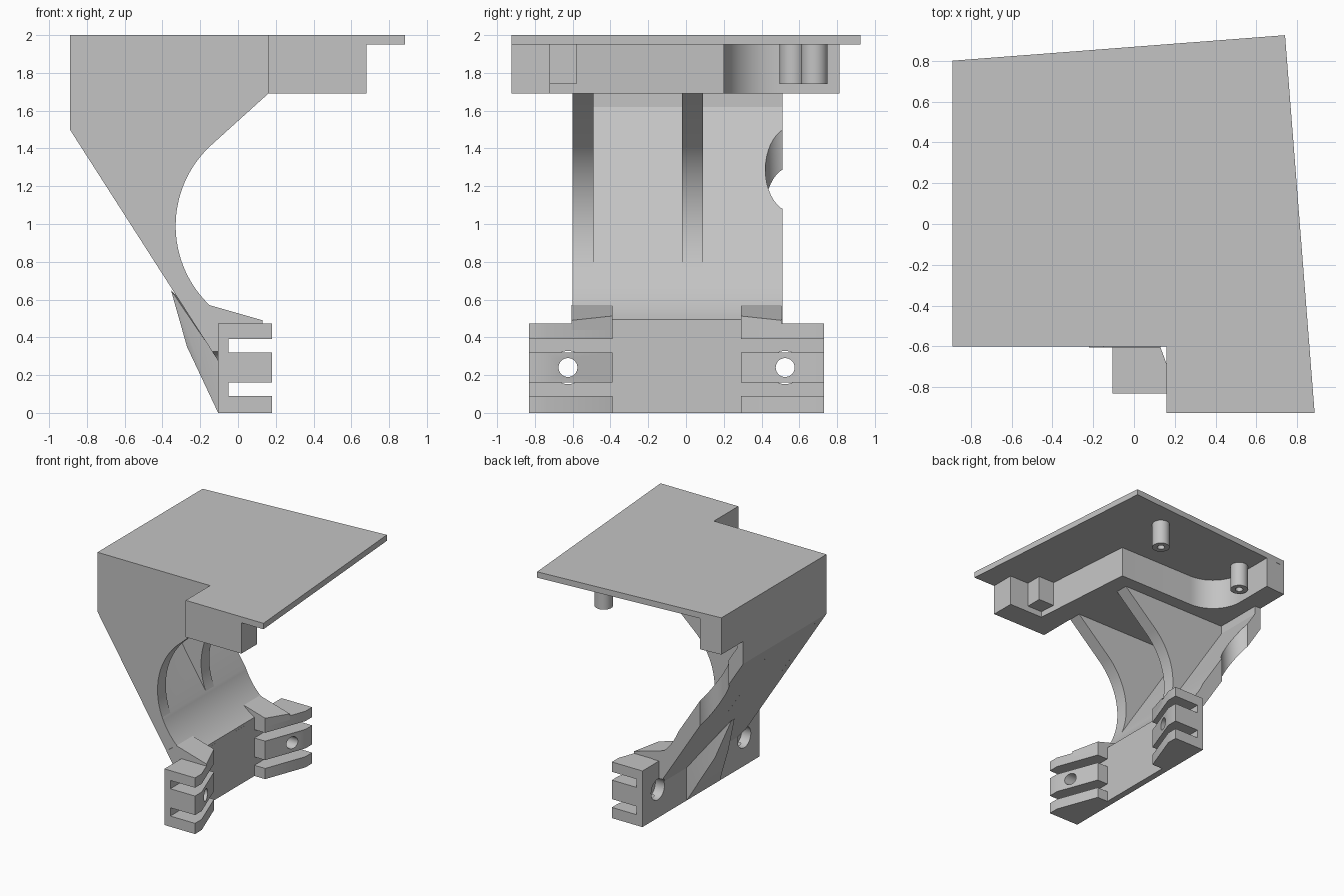
import bpy, bmesh, math
from mathutils import Vector

cube = bpy.data.objects.get("Cube")
if cube:
    bpy.data.objects.remove(cube, do_unlink=True)

GREY = (0.55, 0.55, 0.55, 1)
mat = bpy.data.materials.new("plain grey")
mat.use_nodes = True
mat.diffuse_color = GREY
mat.node_tree.nodes["Principled BSDF"].inputs["Base Color"].default_value = GREY


def finish(name, bm):
    bmesh.ops.recalc_face_normals(bm, faces=bm.faces)
    me = bpy.data.meshes.new(name)
    bm.to_mesh(me)
    bm.free()
    me.materials.append(mat)
    ob = bpy.data.objects.new(name, me)
    bpy.context.collection.objects.link(ob)
    return ob


def prism(name, pts, axis, lo, hi):
    """Extrude an outline (x, z) along y, or (x, y) along z."""
    bm = bmesh.new()
    place = (lambda p: (p[0], lo, p[1])) if axis == "y" else (lambda p: (p[0], p[1], lo))
    face = bm.faces.new([bm.verts.new(place(p)) for p in pts])
    out = bmesh.ops.extrude_face_region(bm, geom=[face])
    step = Vector((0, hi - lo, 0)) if axis == "y" else Vector((0, 0, hi - lo))
    bmesh.ops.translate(bm, vec=step, verts=[v for v in out["geom"] if isinstance(v, bmesh.types.BMVert)])
    return finish(name, bm)


def box(name, x0, x1, y0, y1, z0, z1):
    return prism(name, [(x0, y0), (x1, y0), (x1, y1), (x0, y1)], "z", z0, z1)


def hull(name, pts):
    bm = bmesh.new()
    for p in pts:
        bm.verts.new(p)
    out = bmesh.ops.convex_hull(bm, input=bm.verts)
    bmesh.ops.delete(bm, geom=list({g for g in out["geom_interior"]}), context="VERTS")
    bmesh.ops.dissolve_limit(bm, angle_limit=0.01, verts=bm.verts, edges=bm.edges)
    return finish(name, bm)


def cylinder(name, radius, start, end):
    start, end = Vector(start), Vector(end)
    bm = bmesh.new()
    bmesh.ops.create_cone(bm, cap_ends=True, segments=40, radius1=radius, radius2=radius,
                          depth=(end - start).length)
    ob = finish(name, bm)
    rot = (end - start).to_track_quat("Z", "Y").to_matrix().to_4x4()
    ob.data.transform(rot)
    ob.data.transform(rot.Translation((start + end) / 2))
    return ob


def cut(ob, cutters):
    bpy.context.view_layer.objects.active = ob
    for c in cutters:
        c.hide_render = True
        m = ob.modifiers.new("cut", "BOOLEAN")
        m.operation, m.solver, m.object = "DIFFERENCE", "EXACT", c
        bpy.ops.object.modifier_apply(modifier=m.name)


def arc(cx, cy, r, a0, a1, n=20):
    angles = [math.radians(a0 + (a1 - a0) * i / n) for i in range(n + 1)]
    return [(cx + r * math.cos(a), cy + r * math.sin(a)) for a in angles]


# top plate
prism("top_plate", [(-.89, .8), (.74, .925), (.885, -.925), (.16, -.925), (.16, -.6), (-.89, -.6)],
      "z", 1.95, 2)

# thick rim below the plate, with a rounded inner corner
prism("plate_rim", [(-.89, -.6), (.16, -.6), (.16, -.925), (.68, -.925), (.68, -.72), (.36, -.72),
                    (.29, .2)] + arc(-.42, .48, .28, 270, 180, 16) + [(-.7, .813), (-.89, .8)],
      "z", 1.69, 1.95)
box("rim_stop", .34, .5, -.72, -.58, 1.74, 1.95)

# screw posts
posts = [(.29, .68), (-.62, .565)]
tools = []
for i, (x, y) in enumerate(posts):
    post = cylinder(f"screw_post_{i + 1}", .07, (x, y, 1.74), (x, y, 1.95))
    bore = cylinder("post_bore", .03, (x, y, 1.7), (x, y, 1.9))
    cut(post, [bore])
    tools.append(bore)

# hole cutters: screw holes with wide counterbores, and a driver channel
MID = -.05
holes, bores = [], []
for s in (-1, 1):
    y = MID + s * .575
    holes.append(cylinder("hole_cutter", .05, (-.5, y, .24), (.5, y, .24)))
    bores.append(cylinder("bore_cutter", .088, (-.6, y, .24), (-.02, y, .24)))
channel = cylinder("channel_cutter", .145, (-.62, .565, .6), (-.62, .565, 1.68))
tools += holes + bores + [channel]

# sloping back wall that sweeps into the base
sweep = arc(.25, .99, .58, 238.8, 202.3, 16)
wall = prism("sloped_wall", [(-.89, 1.69), (-.89, 1.5), (-.105, .275), (-.05, .275)] + sweep
             + [(-.833, 1.62), (-.833, 1.69)], "y", -.6, .51)
cut(wall, bores + [channel])

# curved ribs
rib = [(-.89, 1.69), (-.89, 1.5), (-.4, .735)] + arc(.25, .99, .58, 202.3, 134, 24) + [(.16, 1.69)]
for name, y0, y1 in (("front_rib", -.6, -.49), ("middle_rib", -.02, .09)):
    prism(name, rib, "y", y0, y1)

# base bar
bar = box("base_bar", -.105, -.05, MID - .78, MID + .78, 0, .473)
cut(bar, bores)

# slotted clamp tabs and the flanges above them, mirrored about the base middle
for s, side in ((-1, "front"), (1, "back")):
    plan = [(-.05, MID + s * .78), (.18, MID + s * .78), (.18, MID + s * .69),
            (.05, MID + s * .34), (-.05, MID + s * .34)]
    for level, z0, z1 in (("lower", 0, .09), ("middle", .16, .32), ("upper", .39, .473)):
        tab = prism(f"{side}_{level}_tab", plan, "z", z0, z1)
        if level == "middle":
            cut(tab, [holes[(s + 1) // 2], bores[(s + 1) // 2]])
    out, inn = MID + s * .555, MID + s * .34
    flange = [(x, y, z) for y in (out, inn) for x, z in ((-.15, .57), (-.22, .52), (-.1, .44))]
    flange += [(.13, out, .49), (.13, out, .44), (.05, inn, .513), (.05, inn, .44)]
    hull(f"{side}_flange", flange)

# tapered gusset behind the base
hull("back_gusset", [(-.105, .14, 0), (-.105, -.3, 0), (-.105, .14, .28), (-.105, -.3, .28),
                     (-.27, .0, .35), (-.27, -.18, .35), (-.355, -.1, .65), (-.355, -.14, .65),
                     (-.2, -.12, .5)])

for t in tools:
    bpy.data.objects.remove(t, do_unlink=True)

# smooth the curved faces, keep hard edges
for ob in bpy.context.scene.objects:
    ob.select_set(ob.type == "MESH")
    if ob.type == "MESH":
        bpy.context.view_layer.objects.active = ob
bpy.ops.object.shade_smooth_by_angle(angle=math.radians(25))
